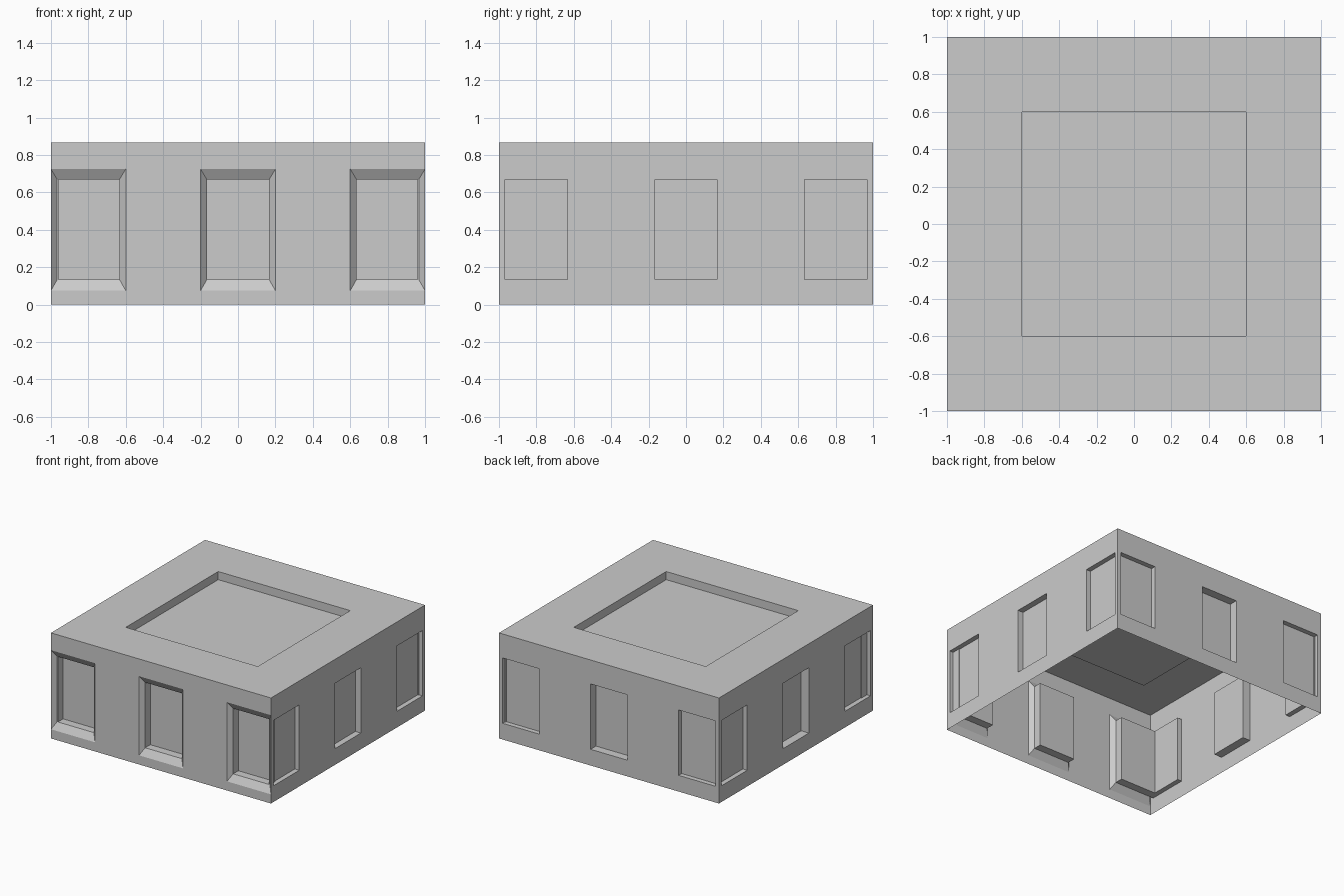
import bpy, bmesh
from math import pi
from mathutils import Matrix

if "Cube" in bpy.data.objects:
    bpy.data.objects.remove(bpy.data.objects["Cube"])

H = 0.867            # wall height
A, B = 0.167, 0.2    # half widths of window and front splay
Z0, Z1 = 0.133, 0.67
S0, S1 = 0.075, 0.725


def make(name, quads, angle=0.0):
    bm = bmesh.new()
    for q in quads:
        bm.faces.new([bm.verts.new(p) for p in q])
    bmesh.ops.remove_doubles(bm, verts=bm.verts, dist=1e-4)
    bm.transform(Matrix.Rotation(angle, 4, 'Z'))
    me = bpy.data.meshes.new(name)
    bm.to_mesh(me)
    bm.free()
    ob = bpy.data.objects.new(name, me)
    bpy.context.collection.objects.link(ob)
    return ob


def rect(c, a, z0, z1, y):
    return [(c - a, y, z0), (c + a, y, z0), (c + a, y, z1), (c - a, y, z1)]


def ring(outer, inner):
    return [[outer[i], outer[(i + 1) % 4], inner[(i + 1) % 4], inner[i]] for i in range(4)]


def wall(name, angle, depths, splay=0.0):
    quads, xs = [], [-1]
    a, z0, z1 = (B, S0, S1) if splay else (A, Z0, Z1)
    for c, d in zip((-0.8, 0, 0.8), depths):
        # wall strips above and below, then the recessed window
        quads += [rect(c, a, 0, z0, -1), rect(c, a, z1, H, -1)]
        mouth = rect(c, a, z0, z1, -1)
        if splay:
            inner = rect(c, A, Z0, Z1, -1 + splay)
            quads += ring(mouth, inner)
            mouth = inner
        pane = rect(c, A, Z0, Z1, -1 + d)
        quads += ring(mouth, pane) + [pane]
        xs += [c - a, c + a]
    xs.append(1)
    # full height piers between windows
    for l, r in zip(xs[::2], xs[1::2]):
        if r - l > 1e-4:
            quads.append(rect((l + r) / 2, (r - l) / 2, 0, H, -1))
    return make(name, quads, angle)


wall("front_wall", 0, (0.1, 0.1, 0.1), 0.033)
wall("right_wall", pi / 2, (0.04, 0.05, 0.04))
wall("back_wall", pi, (0.04, 0.07, 0.04))
wall("left_wall", -pi / 2, (0.04, 0.07, 0.04))


# roof rim with sunken deck
def square(s, z):
    return [(-s, -s, z), (s, -s, z), (s, s, z), (-s, s, z)]


rim, deck = square(0.6, H), square(0.6, H - 0.067)
make("roof", ring(square(1, H), rim) + ring(rim, deck) + [deck])
